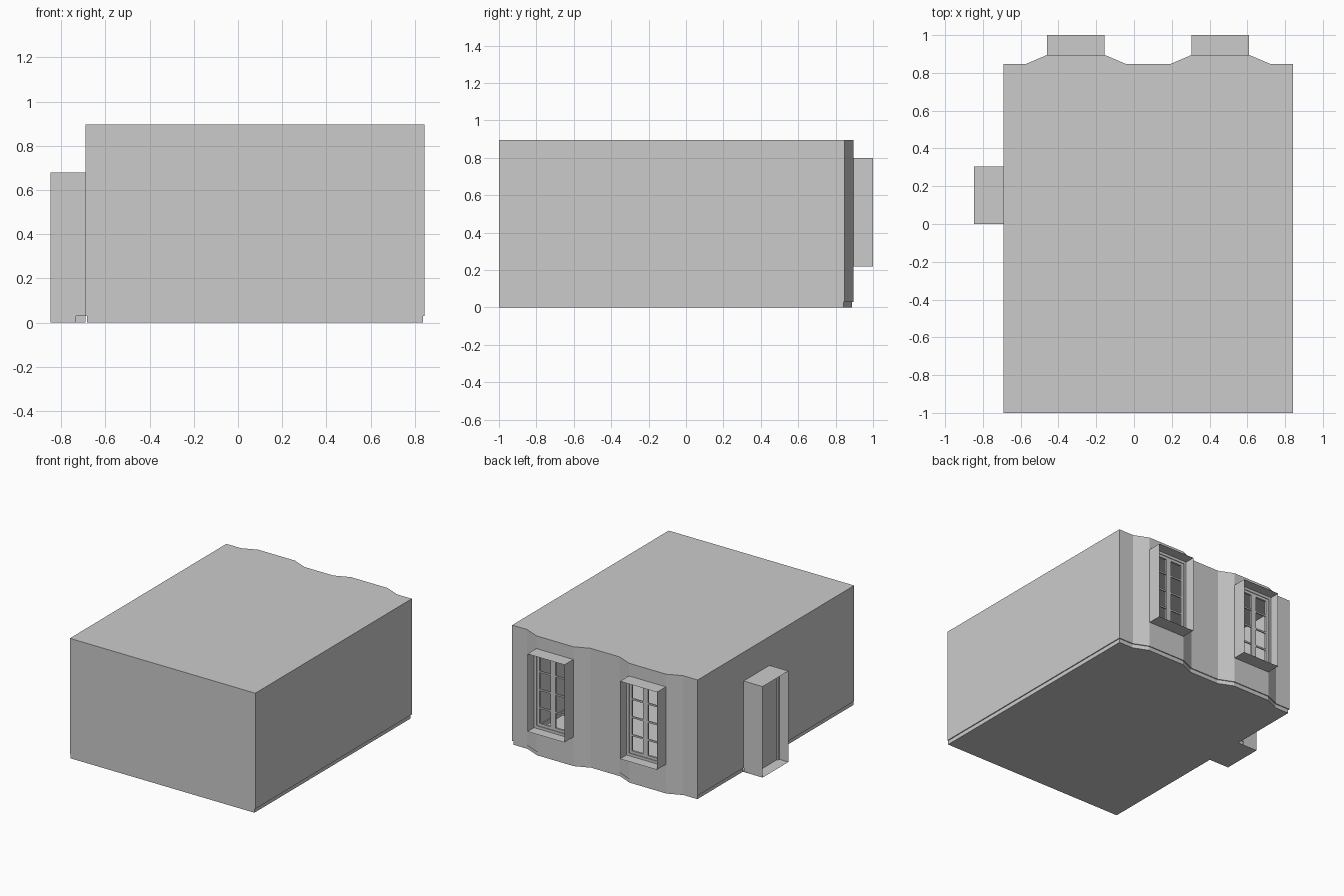
import bpy, bmesh

if "Cube" in bpy.data.objects:
    bpy.data.objects.remove(bpy.data.objects["Cube"])

XL, XR, YF, YB, YBAY = -0.69, 0.843, -1.0, 0.848, 0.895
H, BASE, INS = 0.895, 0.03, 0.007            # height, skirting height, skirting inset
BAYS = [(-0.46, -0.155), (0.305, 0.61)]      # window x ranges
WZ0, WZ1, WY = 0.22, 0.80, 1.0               # window reveal
DY0, DY1, DX, DH = 0.0, 0.305, -0.847, 0.68  # door recess


def make(name, polys=(), boxes=()):
    bm = bmesh.new()
    for poly in polys:
        bm.faces.new([bm.verts.new(p) for p in poly])
    for lo, hi in boxes:
        vs = bmesh.ops.create_cube(bm, size=1)["verts"]
        for v in vs:
            v.co = [(a + b) / 2 + c * (b - a) for a, b, c in zip(lo, hi, v.co)]
    bmesh.ops.remove_doubles(bm, verts=bm.verts, dist=1e-5)
    me = bpy.data.meshes.new(name)
    bm.to_mesh(me)
    bm.free()
    ob = bpy.data.objects.new(name, me)
    bpy.context.collection.objects.link(ob)
    return ob


def wall(p, q, z0, z1):
    return [(*p, z0), (*q, z0), (*q, z1), (*p, z1)]


# Plan of the back wall, running from right to left, with two shallow bays
back = [(XR, YB)]
for a, b in reversed(BAYS):
    back += [(b + 0.11, YB), (b, YBAY), (a, YBAY), (a - 0.11, YB)]
back.append((XL, YB))
plan = [(XR, YF)] + back + [(XL, DY1), (XL, DY0), (XL, YF)]


def inset(p):
    x, y = p
    x += INS if x == XL else -INS if x == XR else 0
    y += {YF: 0, DY0: INS, DY1: -INS}.get(y, -INS)
    # the recess corners step away from the opening wall
    return (x, y)


# Walls, leaving out the window and door openings
polys = []
for p, q in zip(plan, plan[1:]):
    if p[1] == YBAY and q[1] == YBAY:
        polys += [wall(p, q, BASE, WZ0), wall(p, q, WZ1, H)]
    elif p == (XL, DY1):
        polys.append(wall(p, q, DH, H))
    else:
        polys.append(wall(p, q, BASE, H))
polys.append(wall((XL, YF), (XR, YF), BASE, H))
polys.append(wall((XL + INS, YF), (XR - INS, YF), 0, BASE))
make("walls", polys)

# Ceiling and floor
make("ceiling", [[(*p, H) for p in plan]])
floor = [(*inset(p), 0) for p in plan]
door_floor = [(XL + INS, DY0, 0), (XL + INS, DY1, 0), (DX, DY1, 0), (DX, DY0, 0)]
make("floor", [floor, door_floor])

# Skirting: inset strip with a ledge on top
polys = []
for p, q in zip(plan, plan[1:]):
    if p == (XL, DY1):
        continue
    a, b = inset(p), inset(q)
    if q == (XL, DY1):
        b = (XL + INS, DY1)
    if p == (XL, DY0):
        a = (XL + INS, DY0)
    polys += [wall(a, b, 0, BASE),
              [(*p, BASE), (*q, BASE), (*b, BASE), (*a, BASE)]]
for y, s in ((DY0, 1), (DY1, -1)):
    yi = y + s * INS
    polys += [wall((XL, yi), (DX + 0.075, yi), 0, BASE),
              [(XL, y, BASE), (DX + 0.075, y, BASE),
               (DX + 0.075, yi, BASE), (XL, yi, BASE)]]
make("skirting", polys)

# Door recess and the closed door inside it
make("door_recess", [
    wall((XL, DY0), (DX, DY0), BASE, DH),
    wall((XL, DY1), (DX, DY1), BASE, DH),
    wall((DX + 0.075, DY0), (DX, DY0), 0, BASE),
    wall((DX + 0.075, DY1), (DX, DY1), 0, BASE),
    [(XL, DY0, DH), (XL, DY1, DH), (DX, DY1, DH), (DX, DY0, DH)]])
x = DX + 0.075
make("door", boxes=[((x + 0.01, DY0, 0), (x + 0.03, DY1, DH))])
make("door_frame", boxes=[
    ((x, DY0, 0), (x + 0.04, DY0 + 0.018, DH)),
    ((x, DY1 - 0.018, 0), (x + 0.04, DY1, DH)),
    ((x, DY0, DH - 0.018), (x + 0.04, DY1, DH))])

# Window reveals and casements: two sashes of four panes each
for i, (a, b) in enumerate(BAYS, 1):
    ring = [(a, WZ0), (b, WZ0), (b, WZ1), (a, WZ1)]
    make(f"window_reveal_{i}", [
        [(p[0], YBAY, p[1]), (q[0], YBAY, q[1]), (q[0], WY, q[1]), (p[0], WY, p[1])]
        for p, q in zip(ring, ring[1:] + ring[:1])])
    f, m, y0, y1 = 0.02, (a + b) / 2, YBAY + 0.003, YBAY + 0.028
    boxes = [((a, y0, WZ0), (a + f, y1, WZ1)), ((b - f, y0, WZ0), (b, y1, WZ1)),
             ((a, y0, WZ0), (b, y1, WZ0 + f)), ((a, y0, WZ1 - f), (b, y1, WZ1))]
    make(f"window_frame_{i}", boxes=boxes)
    s, boxes = 0.02, []
    z0, z1 = WZ0 + f, WZ1 - f
    for l, r in ((a + f, m), (m, b - f)):
        ya, yb = y0 + 0.005, y1 - 0.005
        boxes += [((l, ya, z0), (l + s, yb, z1)), ((r - s, ya, z0), (r, yb, z1)),
                  ((l, ya, z0), (r, yb, z0 + s)), ((l, ya, z1 - s), (r, yb, z1))]
        for k in (1, 2, 3):
            z = z0 + (z1 - z0) * k / 4
            boxes.append(((l + s, ya + 0.003, z - 0.006), (r - s, yb - 0.003, z + 0.006)))
    make(f"window_sashes_{i}", boxes=boxes)
